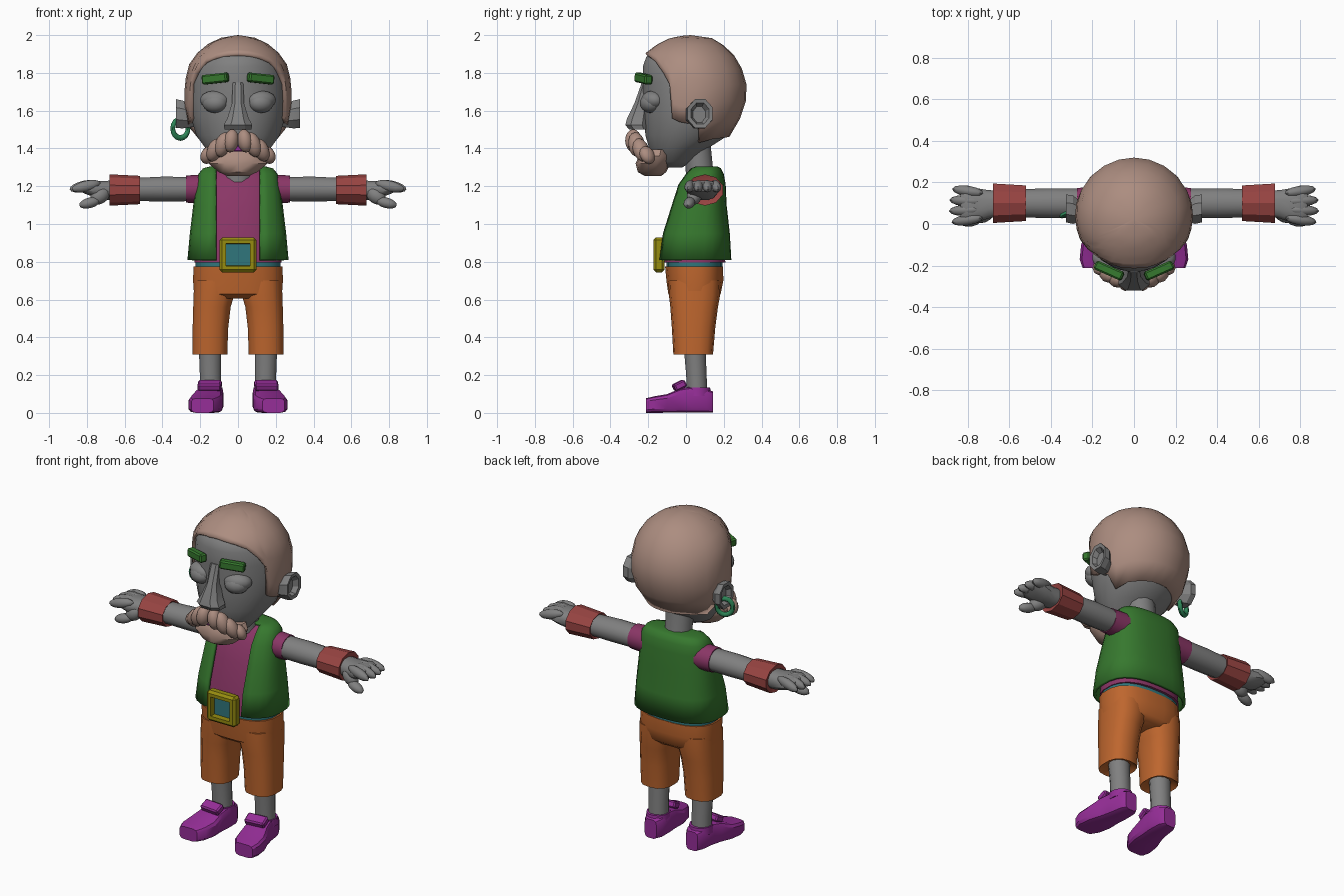
import bpy, bmesh, math
from mathutils import Matrix, Vector, Euler

if "Cube" in bpy.data.objects:
    bpy.data.objects.remove(bpy.data.objects["Cube"])


def material(name, rgb):
    m = bpy.data.materials.new(name)
    lin = [(c / 255 / 12.92 if c < 11 else ((c / 255 + 0.055) / 1.055) ** 2.4) for c in rgb]
    m.diffuse_color = (*lin, 1)
    m.use_nodes = True
    m.node_tree.nodes["Principled BSDF"].inputs["Base Color"].default_value = m.diffuse_color
    return m


SKIN = material("grey_skin", (128, 128, 128))
HAIR = material("tan_hair", (172, 141, 128))
GREEN = material("vest_green", (54, 120, 46))
ORANGE = material("pants_orange", (190, 102, 46))
MAGENTA = material("shirt_magenta", (138, 54, 102))
PURPLE = material("shoe_purple", (150, 46, 152))
TEAL = material("belt_teal", (48, 118, 124))
GOLD = material("buckle_gold", (150, 140, 16))
RED = material("cuff_red", (152, 68, 66))
JADE = material("earring_jade", (46, 134, 88))


def finish(name, bm, mats, mirror=False, angle=40, solid=0):
    bmesh.ops.recalc_face_normals(bm, faces=bm.faces)
    me = bpy.data.meshes.new(name)
    bm.to_mesh(me)
    bm.free()
    ob = bpy.data.objects.new(name, me)
    bpy.context.collection.objects.link(ob)
    for m in (mats if isinstance(mats, list) else [mats]):
        me.materials.append(m)
    if solid:
        mod = ob.modifiers.new("thickness", 'SOLIDIFY')
        mod.thickness, mod.offset = solid, -1
    if mirror:
        ob.modifiers.new("mirror", 'MIRROR')
    bpy.ops.object.select_all(action='DESELECT')
    ob.select_set(True)
    bpy.context.view_layer.objects.active = ob
    if angle:
        bpy.ops.object.shade_smooth_by_angle(angle=math.radians(angle))
    return ob


def spow(c, e):
    return math.copysign(abs(c) ** e, c)


def loft(name, rings, mat, axis='z', n=16, p=2.0, mirror=False, angle=40):
    """Rings are (t, u, v, ru, rv): superellipses of power p stacked along the axis."""
    bm = bmesh.new()
    put = {'z': lambda t, u, v: (u, v, t), 'x': lambda t, u, v: (t, u, v),
           'y': lambda t, u, v: (u, t, v)}[axis]
    rows = []
    for t, u, v, ru, rv in rings:
        row = []
        for i in range(n):
            a = 2 * math.pi * (i + 0.5) / n
            row.append(bm.verts.new(put(t, u + ru * spow(math.cos(a), 2 / p),
                                        v + rv * spow(math.sin(a), 2 / p))))
        rows.append(row)
    for a, b in zip(rows, rows[1:]):
        for i in range(n):
            j = (i + 1) % n
            bm.faces.new((a[i], a[j], b[j], b[i]))
    bm.faces.new(rows[0])
    bm.faces.new(rows[-1])
    return finish(name, bm, mat, mirror, angle)


def blobs(name, items, mat, mirror=True, seg=12, rings=8):
    """Items are (centre, radii, rotation) ellipsoids."""
    bm = bmesh.new()
    for loc, rad, rot in items:
        bmesh.ops.create_uvsphere(bm, u_segments=seg, v_segments=rings, radius=1,
                                  matrix=Matrix.LocRotScale(Vector(loc), Euler(rot), Vector(rad)))
    return finish(name, bm, mat, mirror)


def block(name, loc, size, rot, mat, mirror=True, bevel=0.008):
    bm = bmesh.new()
    bmesh.ops.create_cube(bm, size=1, matrix=Matrix.LocRotScale(Vector(loc), Euler(rot), Vector(size)))
    bmesh.ops.bevel(bm, geom=bm.edges[:], offset=bevel, segments=1, affect='EDGES')
    return finish(name, bm, mat, mirror, 30)


# Skull profile shared by head and hair: z, centre y, half width, half depth
SKULL = [(1.30, -.07, .07, .06), (1.33, -.06, .13, .10), (1.40, -.035, .19, .165), (1.47, .01, .245, .235),
         (1.57, .03, .278, .262), (1.65, .04, .286, .278), (1.75, .04, .282, .28), (1.84, .025, .262, .265),
         (1.90, .015, .222, .235), (1.95, .02, .165, .175), (1.985, .025, .095, .11), (2.0, .025, .02, .02)]


def skull(z):
    for a, b in zip(SKULL, SKULL[1:]):
        if z <= b[0]:
            k = (z - a[0]) / (b[0] - a[0])
            return [a[i] + k * (b[i] - a[i]) for i in (1, 2, 3)]
    return SKULL[-1][1:]


loft("head", [(z - max(0, z - 1.8) * .15, 0, cy - .005, rx * .91, ry * .945)
              for z, cy, rx, ry in SKULL], SKIN, n=24)

# Hair cap: columns from the hairline up to the crown
LINE = [(0, 1.905), (15, 1.9), (30, 1.885), (44, 1.86), (56, 1.8), (63, 1.74), (67, 1.56), (77, 1.54),
        (90, 1.53), (103, 1.5), (116, 1.43), (133, 1.45), (149, 1.455), (165, 1.46), (180, 1.46)]
cols = LINE + [(360 - a, z) for a, z in LINE[-2:0:-1]]
bm = bmesh.new()
crown = bm.verts.new((0, .025, 2.0))
grid = []
for a, zb in cols:
    col = []
    for f in (0, .18, .36, .52, .67, .8, .9, .97):
        z = zb + (2 - zb) * f
        cy, rx, ry = skull(z)
        col.append(bm.verts.new((rx * math.sin(math.radians(a)), cy - ry * math.cos(math.radians(a)), z)))
    grid.append(col)
for i, a in enumerate(grid):
    b = grid[(i + 1) % len(grid)]
    for k in range(len(a) - 1):
        bm.faces.new((a[k], b[k], b[k + 1], a[k + 1]))
    bm.faces.new((a[-1], b[-1], crown))
finish("hair", bm, HAIR, solid=.03)

# Face
loft("nose", [(1.75, 0, -.215, .03, .02), (1.64, 0, -.235, .034, .04), (1.56, 0, -.255, .06, .06),
              (1.525, 0, -.262, .08, .063), (1.5, 0, -.25, .075, .055)], SKIN, n=8, p=2.6, angle=30)
blobs("eyes", [((.122, -.188, 1.64), (.068, .055, .052), (0, 0, .35))], SKIN, seg=16, rings=10)
blobs("eyelids", [((.124, -.176, 1.655), (.08, .058, .05), (-.2, 0, .35))], SKIN, seg=16, rings=10)
block("eyebrows", (.12, -.225, 1.77), (.145, .045, .05), (0, .1, .42), GREEN)
loft("ears", [(.235, .05, 1.57, .04, .06), (.295, .07, 1.58, .075, .08), (.328, .075, 1.585, .072, .082),
              (.325, .075, 1.585, .052, .06), (.298, .07, 1.58, .035, .045)], SKIN, 'x', n=8, mirror=True, angle=25)
blobs("moustache", [((.036, -.278, 1.44), (.04, .045, .062), (0, -.15, .2)),
                    ((.08, -.262, 1.42), (.042, .045, .068), (0, -.35, .4)),
                    ((.122, -.238, 1.392), (.04, .045, .066), (0, -.5, .6)),
                    ((.158, -.205, 1.365), (.034, .045, .05), (0, -.5, .8))], HAIR)
loft("beard", [(1.255, 0, -.175, .06, .045), (1.275, 0, -.18, .105, .075), (1.32, 0, -.175, .16, .092),
               (1.36, 0, -.16, .17, .09), (1.395, 0, -.15, .15, .08)], HAIR, n=14)
block("mouth", (0, -.24, 1.4), (.1, .07, .03), (0, 0, 0), PURPLE, False, .005)
bm = bmesh.new()
M = Matrix.Translation((-.305, .06, 1.505)) @ Matrix.Rotation(.45, 4, 'Z')
ring = [[bm.verts.new(M @ Vector(((.045 + .014 * math.cos(b)) * math.cos(a), .014 * math.sin(b),
                                  (.045 + .014 * math.cos(b)) * math.sin(a) * 1.1)))
         for b in (k * math.pi / 3 for k in range(6))] for a in (k * math.pi / 8 for k in range(16))]
for i in range(16):
    for j in range(6):
        c, d = ring[i], ring[(i + 1) % 16]
        bm.faces.new((c[j], d[j], d[(j + 1) % 6], c[(j + 1) % 6]))
finish("earring", bm, JADE, angle=60)
loft("neck", [(1.2, 0, .08, .085, .08), (1.3, 0, .07, .08, .075), (1.45, 0, .05, .085, .08)], SKIN, n=12)

# Torso: z, centre y, half width, half depth
VEST = [(.81, .045, .268, .195), (.95, .05, .255, .182), (1.1, .065, .237, .15), (1.21, .08, .222, .13),
        (1.265, .095, .21, .105), (1.295, .1, .185, .085), (1.305, .1, .145, .065)]
loft("shirt", [(z - .015, 0, cy, rx - .035, ry - .03) for z, cy, rx, ry in VEST], MAGENTA, n=20, p=2.5)
bm = bmesh.new()
rows = []
for z, cy, rx, ry in VEST:
    a0 = math.asin(min(.97, (.118 / rx) ** 1.3))
    row = []
    for i in range(25):
        a = a0 + (2 * math.pi - 2 * a0) * i / 24
        row.append(bm.verts.new((rx * spow(math.sin(a), 2 / 2.6), cy - ry * spow(math.cos(a), 2 / 2.6), z)))
    rows.append(row)
for a, b in zip(rows, rows[1:]):
    for i in range(24):
        bm.faces.new((a[i], a[i + 1], b[i + 1], b[i]))
# Back yoke closing the vest toward the neck
back = rows[-1]
for i in range(12):
    j = 24 - i
    bm.faces.new([back[i], back[i + 1]] + ([back[j - 1]] if j - 1 != i + 1 else []) + [back[j]])
finish("vest", bm, GREEN, solid=.018)

# Belt and buckle
loft("belt", [(.75, 0, .045, .228, .15), (.83, 0, .045, .228, .15)], TEAL, n=20, p=2.5)
bm = bmesh.new()
bmesh.ops.create_cube(bm, size=1, matrix=Matrix.LocRotScale(Vector((0, -.143, .837)), None, Vector((.195, .06, .185))))
bmesh.ops.bevel(bm, geom=bm.edges[:], offset=.014, segments=1, affect='EDGES')
bm.normal_update()
front = min(bm.faces, key=lambda f: f.calc_center_median().y)
bmesh.ops.inset_individual(bm, faces=[front], thickness=.028, depth=0)
bmesh.ops.inset_individual(bm, faces=[front], thickness=.001, depth=-.035)
front.material_index = 1
finish("buckle", bm, [GOLD, TEAL], angle=25)

# Trousers, shins and shoes
loft("trouser_hips", [(.605, 0, .045, .205, .11), (.63, 0, .045, .235, .14), (.7, 0, .047, .24, .152),
                      (.775, 0, .043, .238, .155)], ORANGE, n=20, p=2.6)
loft("trouser_legs", [(.33, .149, .038, .07, .08), (.31, .149, .038, .094, .105), (.45, .146, .04, .096, .115),
                      (.56, .138, .043, .101, .126), (.62, .128, .045, .109, .135), (.7, .122, .045, .112, .138)],
     ORANGE, n=14, p=2.6, mirror=True)
loft("shins", [(.08, .145, .06, .06, .056), (.2, .146, .055, .058, .056), (.36, .148, .045, .062, .06)],
     SKIN, n=12, mirror=True)
loft("shoes", [(y, cx, h / 2, w, h / 2) for y, cx, w, h in
               [(.143, .14, .04, .115), (.11, .14, .06, .125), (.03, .145, .068, .14), (-.03, .155, .074, .13),
                (-.1, .168, .088, .1), (-.17, .18, .083, .088), (-.212, .188, .06, .078)]],
     PURPLE, 'y', n=12, p=4.5, mirror=True, angle=30)
loft("shoe_collars", [(.09, .145, .06, .068, .075), (.135, .145, .06, .066, .07)], PURPLE, n=12, mirror=True)
block("shoe_tongues", (.15, -.035, .145), (.125, .065, .04), (.45, 0, .1), PURPLE)

# Arms
loft("sleeves", [(.15, .1, 1.185, .08, .078), (.275, .1, 1.185, .076, .072)], MAGENTA, 'x', n=14, mirror=True)
loft("arms", [(.2, .1, 1.185, .072, .066), (.4, .1, 1.185, .074, .068), (.58, .1, 1.182, .07, .062)],
     SKIN, 'x', n=12, mirror=True)
loft("wrist_cuffs", [(.535, .1, 1.18, .06, .05), (.52, .1, 1.18, .09, .075), (.68, .1, 1.18, .1, .083),
                     (.67, .1, 1.18, .07, .055)], RED, 'x', n=10, mirror=True, angle=30)
loft("palms", [(.64, .1, 1.18, .062, .052), (.7, .095, 1.178, .07, .052), (.76, .09, 1.185, .085, .045),
               (.81, .09, 1.195, .088, .036), (.835, .09, 1.195, .075, .022)], SKIN, 'x', n=12, p=2.5, mirror=True)
blobs("fingers", [((.82 - .012 * abs(k - 1.4), .02 + .046 * k, 1.2), (.078, .0265, .029), (0, .22, .1 * (k - 1.5)))
                  for k in range(4)], SKIN)
blobs("thumbs", [((.73, .045, 1.15), (.06, .04, .042), (0, .6, -.3)),
                 ((.785, .018, 1.112), (.058, .03, .028), (0, .25, -.2))], SKIN)
